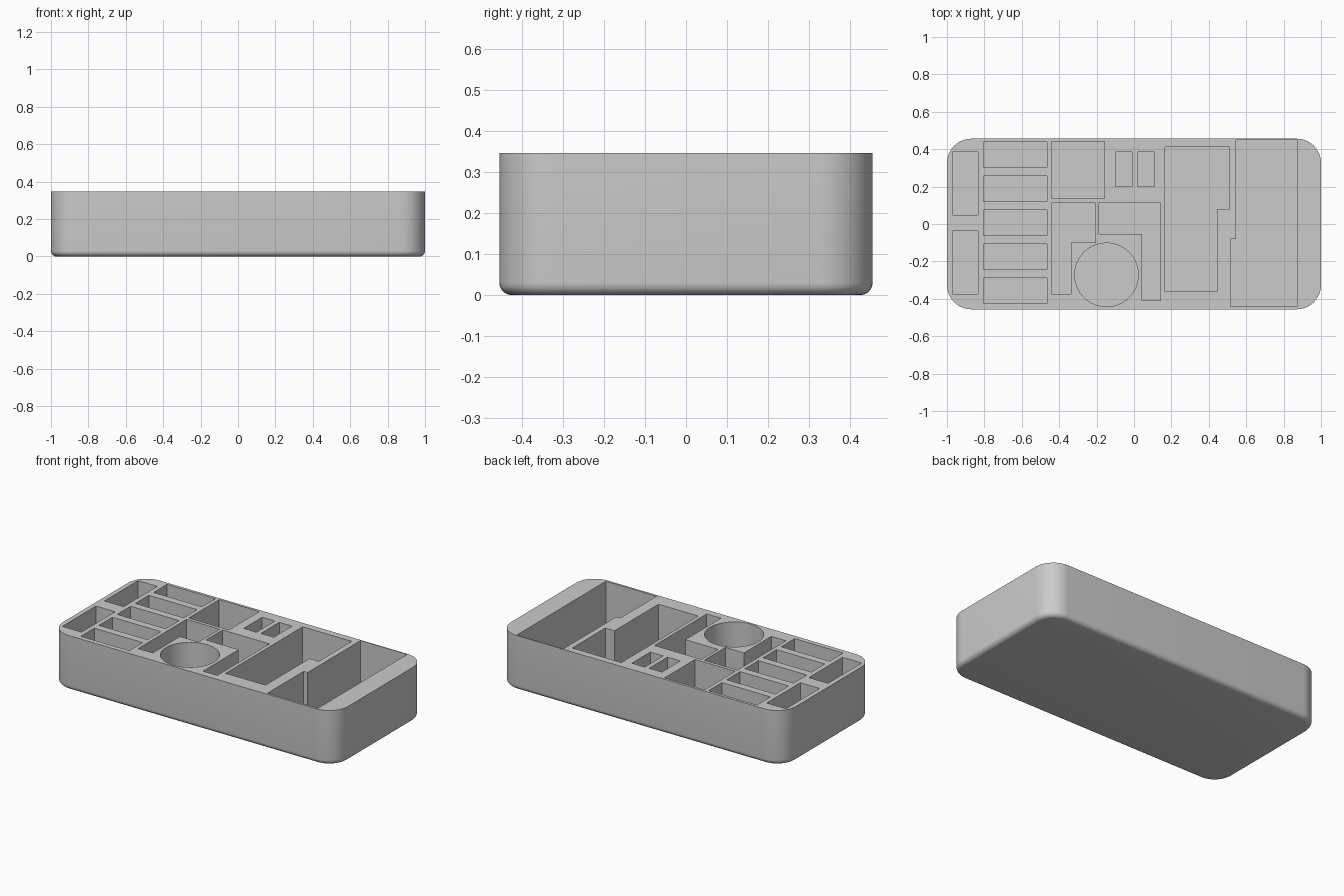
import bpy
import bmesh
import math

old = bpy.data.objects.get("Cube")
if old:
    bpy.data.objects.remove(old, do_unlink=True)

HALF_X, HALF_Y, HEIGHT = 1.0, 0.456, 0.347
CORNER, FOOT, FLOOR = 0.13, 0.03, 0.03

grey = bpy.data.materials.new("plain grey")
grey.use_nodes = True
colour = (0.6, 0.6, 0.6, 1)
grey.diffuse_color = colour
grey.node_tree.nodes["Principled BSDF"].inputs["Base Color"].default_value = colour


def make_object(name, bm):
    bmesh.ops.recalc_face_normals(bm, faces=bm.faces)
    mesh = bpy.data.meshes.new(name)
    bm.to_mesh(mesh)
    bm.free()
    mesh.materials.append(grey)
    obj = bpy.data.objects.new(name, mesh)
    bpy.context.collection.objects.link(obj)
    return obj


def prism(bm, outline, bottom, top):
    """Extrude a closed xy outline between two heights."""
    face = bm.faces.new([bm.verts.new((x, y, bottom)) for x, y in outline])
    new = bmesh.ops.extrude_face_region(bm, geom=[face])["geom"]
    verts = [v for v in new if isinstance(v, bmesh.types.BMVert)]
    bmesh.ops.translate(bm, verts=verts, vec=(0, 0, top - bottom))


def rect(x0, x1, y0, y1):
    return [(x0, y0), (x1, y0), (x1, y1), (x0, y1)]


def stepped(x0, x1, x2, y0, y1, y2):
    """Six-sided pocket: x0-x1 wide below y1, x0-x2 wide above it."""
    return [(x0, y0), (x1, y0), (x1, y1), (x2, y1), (x2, y2), (x0, y2)]


# Tray body: block with round upright corners and a softened foot
bm = bmesh.new()
prism(bm, rect(-HALF_X, HALF_X, -HALF_Y, HALF_Y), 0, HEIGHT)
uprights = [e for e in bm.edges if abs(e.verts[0].co.z - e.verts[1].co.z) > 0.1]
bmesh.ops.bevel(bm, geom=uprights, offset=CORNER, segments=12,
                profile=0.5, affect='EDGES')
foot = [e for e in bm.edges if all(v.co.z < 0.001 for v in e.verts)]
bmesh.ops.bevel(bm, geom=foot, offset=FOOT, segments=6,
                profile=0.5, affect='EDGES')
tray = make_object("organiser_tray", bm)

# Pocket outlines
pockets = [rect(-0.97, -0.835, y, y + 0.337) for y in (-0.375, 0.047)]
pockets += [rect(-0.805, -0.465, -0.425 + i * 0.182, -0.29 + i * 0.182)
            for i in range(5)]
pockets += [rect(x, x + 0.09, 0.2, 0.385) for x in (-0.1, 0.02)]
pockets.append(rect(-0.44, -0.158, 0.135, 0.44))
pockets.append(stepped(-0.44, -0.337, -0.207, -0.373, -0.1, 0.113))
pockets.append(stepped(0.142, 0.042, -0.187, -0.41, -0.053, 0.113))
pockets.append(stepped(0.165, 0.445, 0.51, -0.36, 0.08, 0.412))
pockets.append(stepped(0.872, 0.517, 0.545, -0.442, -0.08, 0.45))
# Round cup pocket
pockets.append([(-0.147 + 0.17 * math.cos(a), -0.272 + 0.17 * math.sin(a))
                for a in (math.tau * i / 64 for i in range(64))])

bm = bmesh.new()
for outline in pockets:
    prism(bm, outline, FLOOR, HEIGHT + 0.1)
cutter = make_object("pocket_cutter", bm)
cutter.hide_render = True

# Cut the pockets, then drop the helper
cut = tray.modifiers.new("pockets", 'BOOLEAN')
cut.operation = 'DIFFERENCE'
cut.solver = 'EXACT'
cut.object = cutter
bpy.ops.object.select_all(action='DESELECT')
tray.select_set(True)
bpy.context.view_layer.objects.active = tray
bpy.ops.object.modifier_apply(modifier=cut.name)
bpy.data.objects.remove(cutter, do_unlink=True)
bpy.ops.object.shade_smooth_by_angle(angle=math.radians(30))
